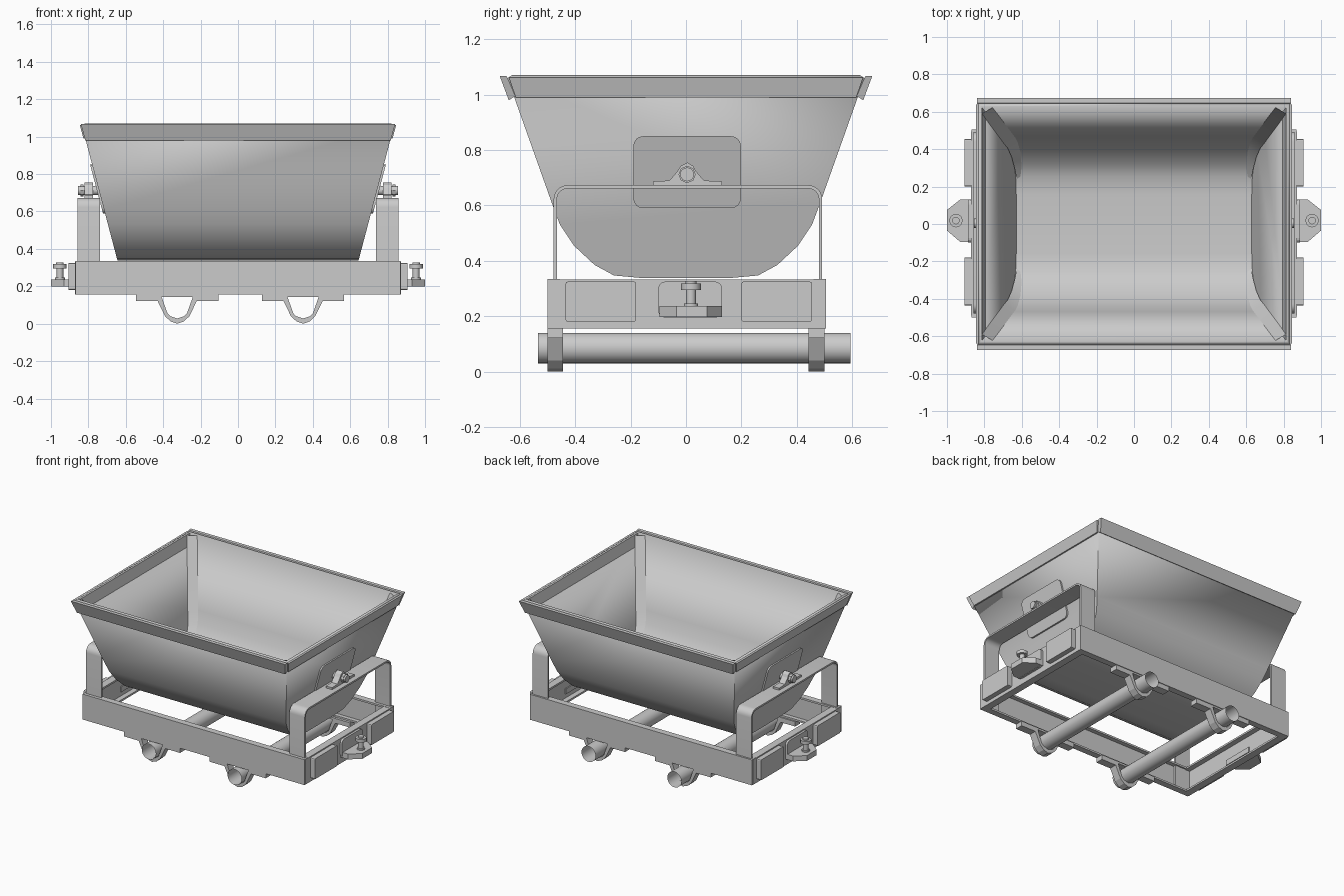
import bpy, bmesh, math
from mathutils import Vector

if "Cube" in bpy.data.objects:
    bpy.data.objects.remove(bpy.data.objects["Cube"])

SLOPE = 0.19 / 0.72


def end_x(z):
    return 0.645 + SLOPE * (z - 0.34)


def make(name, verts, faces, smooth=False):
    me = bpy.data.meshes.new(name)
    me.from_pydata(verts, [], faces)
    bm = bmesh.new()
    bm.from_mesh(me)
    bmesh.ops.recalc_face_normals(bm, faces=bm.faces)
    bm.to_mesh(me)
    bm.free()
    ob = bpy.data.objects.new(name, me)
    bpy.context.collection.objects.link(ob)
    if smooth:
        bpy.context.view_layer.objects.active = ob
        ob.select_set(True)
        bpy.ops.object.shade_smooth_by_angle(angle=math.radians(32))
        ob.select_set(False)
    return ob


def prism(name, pts, a, b, place, smooth=False):
    """Extrude 2D outline from a to b; place(u, v, w) gives the 3D point."""
    n = len(pts)
    verts = [place(u, v, w) for w in (a, b) for u, v in pts]
    faces = [list(range(n)), list(range(n, 2 * n))]
    faces += [[i, (i + 1) % n, n + (i + 1) % n, n + i] for i in range(n)]
    return make(name, verts, faces, smooth)


def rect(u0, u1, v0, v1, r=0.0, steps=4):
    if r == 0:
        return [(u0, v0), (u1, v0), (u1, v1), (u0, v1)]
    out = []
    for cu, cv, a0 in ((u1 - r, v1 - r, 0), (u0 + r, v1 - r, 90),
                       (u0 + r, v0 + r, 180), (u1 - r, v0 + r, 270)):
        for i in range(steps + 1):
            a = math.radians(a0 + 90 * i / steps)
            out.append((cu + r * math.cos(a), cv + r * math.sin(a)))
    return out


def circle(cu, cv, r, n=16):
    return [(cu + r * math.cos(2 * math.pi * i / n),
             cv + r * math.sin(2 * math.pi * i / n)) for i in range(n)]


def along_x(u, v, w): return (w, u, v)
def along_y(u, v, w): return (u, w, v)
def along_z(u, v, w): return (u, v, w)


# Tub: rounded trough with sloping ends
half = [(0.645, 1.06), (0.485, 0.61), (0.455, 0.53), (0.405, 0.455),
        (0.33, 0.385), (0.26, 0.347), (0.16, 0.338)]
prof = half + [(-y, z) for y, z in reversed(half)]
n = len(prof)
verts = [(s * end_x(z), y, z) for s in (-1, 1) for y, z in prof]
faces = [[i, i + 1, n + i + 1, n + i] for i in range(n - 1)]
faces += [list(range(n)), list(range(n, 2 * n))]
tub = make("tub", verts, faces)
bm = bmesh.new()
bm.from_mesh(tub.data)
if sum(f.normal.dot(f.calc_center_median() - Vector((0, 0, 0.8))) for f in bm.faces) < 0:
    bmesh.ops.reverse_faces(bm, faces=bm.faces)
bm.to_mesh(tub.data)
bm.free()
sol = tub.modifiers.new("thickness", 'SOLIDIFY')
sol.thickness, sol.offset, sol.use_even_offset = 0.02, -1, True
bpy.context.view_layer.objects.active = tub
tub.select_set(True)
bpy.ops.object.shade_smooth_by_angle(angle=math.radians(32))
tub.select_set(False)

# Slanted reinforcing strips in the tub's inner corners
for sx in (-1, 1):
    for sy in (-1, 1):
        v = []
        for (y, z), t in zip(half[:6], (1, 1, 0.9, 0.8, 0.6, 0.3)):
            v.append((sx * (end_x(z) - 0.02 - 0.06 * t), sy * (y - 0.021), z + 0.012 * (z < 0.6)))
            v.append((sx * (end_x(z) - 0.021), sy * (y - 0.02 - 0.035 * t), z + 0.012 * (z < 0.6)))
        make("tub_corner_strip", v, [[i, i + 1, i + 3, i + 2] for i in range(0, 10, 2)], True)

# Rim bands round the top of the tub
for s in (-1, 1):
    band = [(s * 0.648, 1.068), (s * 0.673, 1.068), (s * 0.64, 0.98), (s * 0.617, 0.995)]
    prism("rim_side_band", band, -1, 1, lambda u, v, w: (w * (end_x(v) + 0.003), u, v))
    prism("rim_end_band", [(-0.64, 1.063), (0.64, 1.063), (0.615, 0.99), (-0.615, 0.99)],
          -0.022, 0.01, lambda u, v, w: (s * (end_x(v) + w), u, v))

# Side beams: channels open to the inside
for s in (-1, 1):
    y1 = 0.505 if s > 0 else 0.50
    chan = [(y1, 0.155), (y1, 0.335), (y1 - 0.045, 0.335), (y1 - 0.045, 0.322),
            (y1 - 0.015, 0.322), (y1 - 0.015, 0.168), (y1 - 0.045, 0.168), (y1 - 0.045, 0.155)]
    prism("side_beam", [(s * y, z) for y, z in chan], -0.87, 0.87, along_x)

for s in (-1, 1):
    # End beam
    chan = [(0.872, 0.155), (0.872, 0.333), (0.82, 0.333), (0.82, 0.32),
            (0.857, 0.32), (0.857, 0.168), (0.82, 0.168), (0.82, 0.155)]
    prism("end_beam", [(s * x, z) for x, z in chan], -0.49, 0.495, along_y)

    # Buffer pads, coupling plate, coupling tongue and pin
    prism("buffer_pad", rect(-0.435, -0.18, 0.18, 0.325, 0.008, 2), s * 0.87, s * 0.907, along_x)
    prism("buffer_pad", rect(0.20, 0.455, 0.18, 0.325, 0.008, 2), s * 0.87, s * 0.907, along_x)
    prism("coupling_plate", rect(-0.1, 0.13, 0.195, 0.325, 0.025), s * 0.87, s * 0.887, along_x)
    tongue = [(0.85, -0.095), (0.93, -0.095), (1.0, -0.035), (1.0, 0.075), (0.93, 0.13), (0.85, 0.13)]
    prism("coupling_tongue", [(s * x, y) for x, y in tongue], 0.198, 0.236, along_z)
    for nm, r, z0, z1 in (("pin_collar", 0.026, 0.236, 0.246), ("pin_stem", 0.018, 0.24, 0.30),
                          ("pin_head", 0.036, 0.295, 0.318), ("pin_tip", 0.02, 0.318, 0.328)):
        prism(nm, circle(s * 0.952, 0.018, r, 12), z0, z1, along_z, True)

    # Bent strap arch carrying the tub
    def arch(inset):
        y0, y1, zt, r = -0.478 + inset, 0.492 - inset, 0.673 - inset, 0.05 - inset
        pts = [(y0, 0.17)]
        for cy, a0 in ((y0 + r, 180), (y1 - r, 90)):
            for i in range(7):
                a = math.radians(a0 - 15 * i)
                pts.append((cy + r * math.cos(a), zt - r + r * math.sin(a)))
        return pts + [(y1, 0.17)]
    outer, inner = arch(0), arch(0.012)
    m = len(outer)
    v = [(s * x, y, z) for x in (0.738, 0.858) for ring in (outer, inner) for y, z in ring]
    f = []
    for i in range(m - 1):
        for a, b in ((0, m), (m, 3 * m), (3 * m, 2 * m), (2 * m, 0)):
            f.append([a + i, a + i + 1, b + i + 1, b + i])
    f += [[i, m + i, 3 * m + i, 2 * m + i] for i in (0, m - 1)]
    make("end_arch", v, f, True)

    # Pivot saddle and pin
    saddle = [(-0.12, 0.672), (0.13, 0.672), (0.13, 0.687), (0.065, 0.69), (0.035, 0.725),
              (0.027, 0.742), (0.005, 0.755), (-0.02, 0.742), (-0.03, 0.725), (-0.06, 0.69),
              (-0.12, 0.687)]
    prism("pivot_saddle", saddle, s * 0.775, s * 0.822, along_x)
    prism("pivot_pin", circle(0.004, 0.712, 0.025), s * 0.74, s * 0.855, along_x, True)
    prism("pivot_pin_nut", circle(0.004, 0.712, 0.031, 8), s * 0.825, s * 0.843, along_x)

    # Reinforcing plate on the sloping end
    prism("pivot_plate", rect(-0.19, 0.198, 0.59, 0.85, 0.035), -0.004, 0.011,
          lambda u, v, w: (s * (end_x(v) + w), u, v))

# Axle tubes and their hangers
for cx in (-0.325, 0.348):
    ring = circle(cx, 0.085, 0.055, 24)
    make("axle_tube", [(x, y, z) for y in (-0.535, 0.595) for x, z in ring],
         [[i, (i + 1) % 24, 24 + (i + 1) % 24, 24 + i] for i in range(24)], True)
    right = [(0.22, 0.156), (0.22, 0.122), (0.105, 0.122), (0.065, 0.04), (0.035, 0.012), (0, 0.0)]
    inner = [(0.037, 0.04), (0.052, 0.055), (0.083, 0.142)]
    for y0, y1 in ((-0.5, -0.445), (0.442, 0.5)):
        for k in (-1, 1):
            pts = right + [(0, 0.028)] + inner + [(0.083, 0.156)]
            prism("axle_hanger", [(cx + k * x, z) for x, z in pts], y0, y1, along_y)
        prism("hanger_top_plate", rect(cx - 0.1, cx + 0.1, 0.143, 0.157), y0, y1, along_y)
